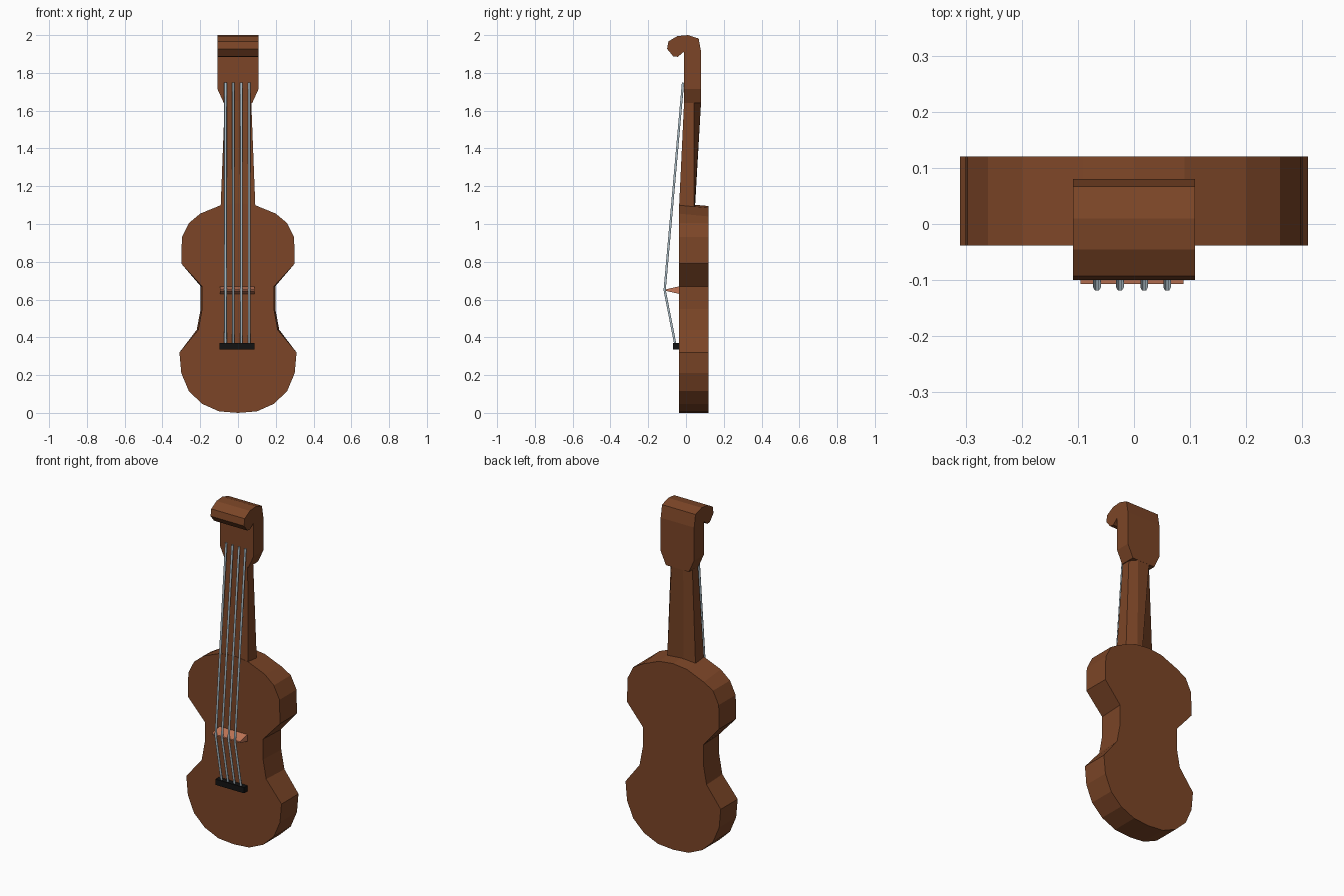
import bpy, bmesh
from mathutils import Vector

if "Cube" in bpy.data.objects:
    bpy.data.objects.remove(bpy.data.objects["Cube"])


def material(name, rgb):
    m = bpy.data.materials.new(name)
    m.diffuse_color = (*rgb, 1)
    m.use_nodes = True
    m.node_tree.nodes["Principled BSDF"].inputs["Base Color"].default_value = m.diffuse_color
    return m


WOOD = material("brown_wood", (0.2, 0.06, 0.02))
BRIDGE = material("light_red_wood", (0.56, 0.19, 0.1))
STEEL = material("string_steel", (0.42, 0.52, 0.58))
BLACK = material("black", (0.006, 0.006, 0.006))


def loft(name, rings, mat):
    """Closed solid through matching rings of points."""
    bm = bmesh.new()
    rows = [[bm.verts.new(p) for p in ring] for ring in rings]
    n = len(rows[0])
    for a, b in zip(rows, rows[1:]):
        for i in range(n):
            j = (i + 1) % n
            bm.faces.new((a[i], a[j], b[j], b[i]))
    bm.faces.new(rows[0][::-1])
    bm.faces.new(rows[-1])
    bmesh.ops.recalc_face_normals(bm, faces=bm.faces)
    me = bpy.data.meshes.new(name)
    bm.to_mesh(me)
    bm.free()
    me.materials.append(mat)
    ob = bpy.data.objects.new(name, me)
    bpy.context.collection.objects.link(ob)
    return ob


# Body: mirrored half outline, slightly different at the back
half = [(0.0, 0.0), (0.1, 0.008), (0.19, 0.048), (0.26, 0.115), (0.3, 0.21),
        (0.31, 0.32), (0.21, 0.44), (0.19, 0.55), (0.19, 0.67), (0.3, 0.79),
        (0.297, 0.93), (0.26, 1.005), (0.2, 1.055), (0.09, 1.1), (0.0, 1.11)]
outline = half + [(-x, z) for x, z in half[-2:0:-1]]


def back_point(x, z):
    if 0.4 < z < 0.7:
        x *= 1.04
    return (x, 0.12, z - (0.015 if z > 1.04 else 0))


loft("body", [[(x, -0.038, z) for x, z in outline],
              [back_point(x, z) for x, z in outline]], WOOD)


# Neck: six-sided, tapering towards the head
def neck_ring(z, w, front, side, back_w, back):
    right = [(w, front, z), (w, side, z), (back_w, back, z)]
    return right + [(-x, y, z) for x, y, z in right[::-1]]


loft("neck", [neck_ring(1.06, 0.093, -0.038, 0.043, 0.015, 0.046),
              neck_ring(1.65, 0.07, -0.01, 0.041, 0.038, 0.08)], WOOD)

# Head: flared block, then a side profile extruded into the scroll
loft("head_flare", [[(s * w, y, z) for s, y in ((1, -0.01), (1, 0.08), (-1, 0.08), (-1, -0.01))]
                    for z, w in ((1.64, 0.075), (1.715, 0.109))], WOOD)
scroll = [(-0.01, 1.715), (0.08, 1.715), (0.08, 1.91), (0.067, 1.982), (0.01, 2.0),
          (-0.045, 1.995), (-0.093, 1.967), (-0.1, 1.927), (-0.068, 1.888),
          (-0.043, 1.885), (-0.01, 1.913)]
loft("head_scroll", [[(x, y, z) for y, z in scroll] for x in (-0.109, 0.109)], WOOD)

# Bridge: wedge, thin at the strings
wedge = [(-0.036, 0.63), (-0.036, 0.67), (-0.107, 0.654), (-0.107, 0.646)]
loft("bridge", [[(x, y, z) for y, z in wedge] for x in (-0.095, 0.088)], BRIDGE)

# Tailpiece: black block
tail = [(-0.036, 0.336), (-0.036, 0.37), (-0.07, 0.37), (-0.07, 0.336)]
loft("tailpiece", [[(x, y, z) for y, z in tail] for x in (-0.097, 0.088)], BLACK)

# Strings: round wires bent over the bridge
for i, x in enumerate((-0.066, -0.025, 0.018, 0.059)):
    cu = bpy.data.curves.new("string_%d" % (i + 1), "CURVE")
    cu.dimensions = "3D"
    cu.bevel_depth = 0.0068
    cu.bevel_resolution = 1
    cu.use_fill_caps = True
    sp = cu.splines.new("POLY")
    sp.points.add(2)
    for p, (y, z) in zip(sp.points, ((-0.016, 1.748), (-0.113, 0.65), (-0.056, 0.36))):
        p.co = (x, y, z, 1)
    cu.materials.append(STEEL)
    bpy.context.collection.objects.link(bpy.data.objects.new(cu.name, cu))
